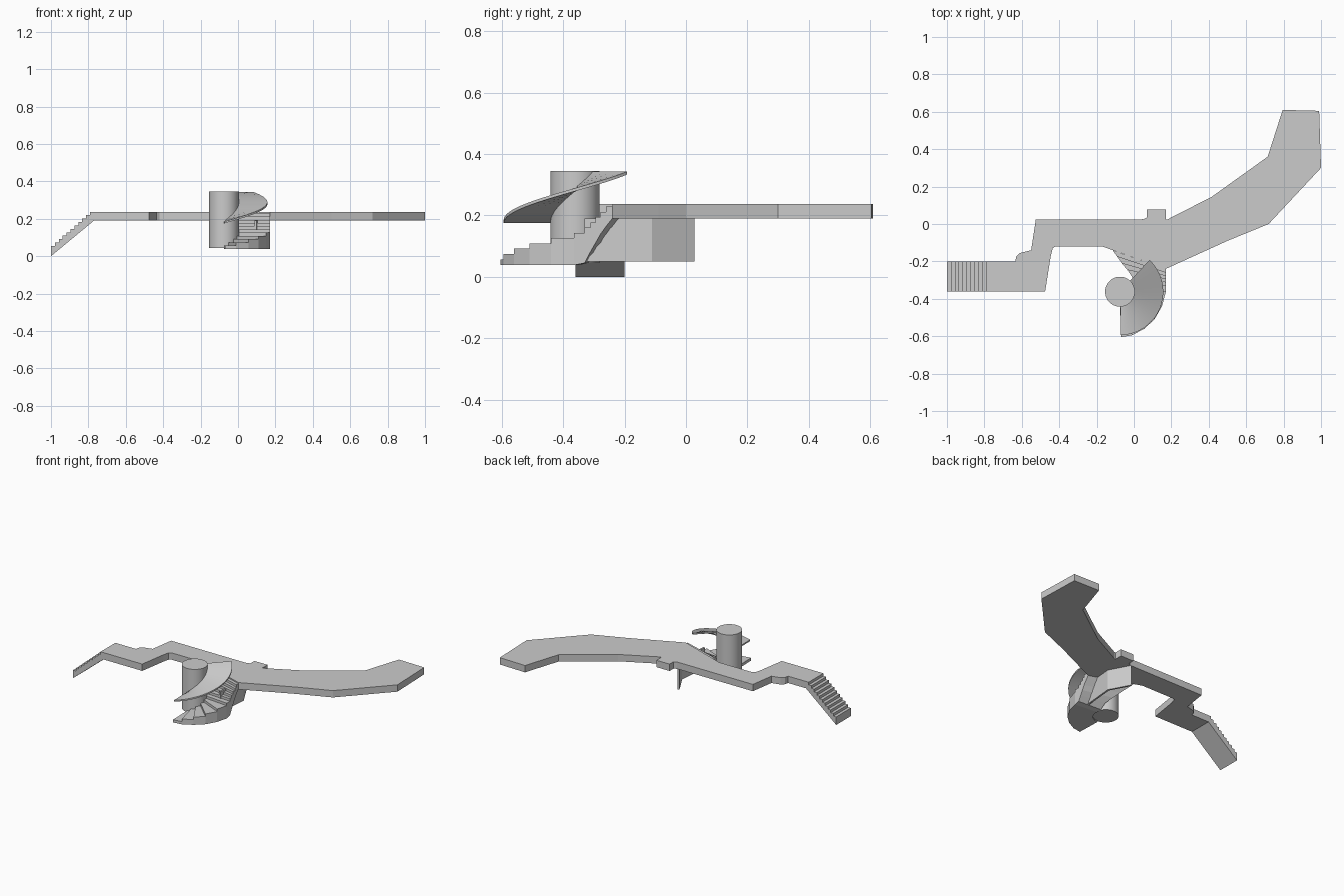
import bpy, bmesh, math

if "Cube" in bpy.data.objects:
    bpy.data.objects.remove(bpy.data.objects["Cube"])


def make_object(name, bm):
    bmesh.ops.recalc_face_normals(bm, faces=bm.faces)
    mesh = bpy.data.meshes.new(name)
    bm.to_mesh(mesh)
    bm.free()
    obj = bpy.data.objects.new(name, mesh)
    bpy.context.collection.objects.link(obj)
    return obj


def prism(name, points, offset):
    """Extrude a closed 3D outline by an offset vector."""
    bm = bmesh.new()
    face = bm.faces.new([bm.verts.new(p) for p in points])
    ext = bmesh.ops.extrude_face_region(bm, geom=[face], use_keep_orig=True)
    verts = [v for v in ext["geom"] if isinstance(v, bmesh.types.BMVert)]
    bmesh.ops.translate(bm, vec=offset, verts=verts)
    return make_object(name, bm)


def add_hexahedron(bm, low, high):
    """Closed block between two matching four-point loops."""
    a = [bm.verts.new(p) for p in low]
    b = [bm.verts.new(p) for p in high]
    bm.faces.new(a)
    bm.faces.new(b)
    for i in range(4):
        j = (i + 1) % 4
        bm.faces.new((a[i], a[j], b[j], b[i]))


CX, CY = -0.075, -0.362
DECK_LOW, DECK_HIGH = 0.19, 0.237

# Winding walkway
outline = [(-0.77, -0.36), (-0.475, -0.36), (-0.445, -0.17), (-0.435, -0.13),
           (-0.42, -0.12), (-0.17, -0.12), (0.17, -0.24), (0.50, -0.09),
           (0.72, 0.0), (1.0, 0.30), (0.99, 0.605), (0.795, 0.61),
           (0.715, 0.36), (0.415, 0.145), (0.18, 0.025), (0.17, 0.025),
           (0.17, 0.078), (0.07, 0.078), (0.07, 0.035), (0.05, 0.025),
           (-0.525, 0.025), (-0.55, -0.14), (-0.61, -0.155),
           (-0.63, -0.175), (-0.635, -0.2), (-0.77, -0.2)]
prism("walkway", [(x, y, DECK_LOW) for x, y in outline],
      (0, 0, DECK_HIGH - DECK_LOW))

# Straight stairs at the left end
count = 11
run = 0.23 / count
rise = (DECK_HIGH - 0.055) / (count - 1)
profile = [(-0.77, DECK_LOW), (-1.0, 0.0)]
for i in range(count):
    z = 0.055 + i * rise
    profile += [(-1 + i * run, z), (-1 + (i + 1) * run, z)]
prism("straight_stairs", [(x, -0.36, z) for x, z in profile], (0, 0.16, 0))

# Winding stairs: inner and outer tread ends, plus underside height
inner = [(-0.075, -0.44), (-0.05, -0.437), (-0.025, -0.425), (-0.005, -0.40),
         (0.005, -0.375), (0.005, -0.35), (0.0, -0.32), (-0.008, -0.285),
         (-0.035, -0.245), (-0.065, -0.21), (-0.09, -0.175), (-0.115, -0.14)]
outer = [(-0.07, -0.605), (-0.01, -0.595), (0.055, -0.56), (0.11, -0.51),
         (0.15, -0.44), (0.17, -0.365), (0.17, -0.33), (0.17, -0.312),
         (0.17, -0.295), (0.17, -0.278), (0.17, -0.26), (0.17, -0.24)]
under = [0.038] * 6 + [0.045, 0.08, 0.11, 0.14, 0.165, DECK_LOW]
bm = bmesh.new()
for k in range(11):
    corners = [(inner[k], under[k]), (outer[k], under[k]),
               (outer[k + 1], under[k + 1]), (inner[k + 1], under[k + 1])]
    top = 0.057 + 0.0172 * k
    add_hexahedron(bm, [(*p, z) for p, z in corners],
                   [(*p, top) for p, z in corners])
make_object("winding_stairs", bm)

# Curved wall beneath the walkway
wall = [(0.10, -0.33), (0.12, -0.11), (0.045, 0.028),
        (0.035, 0.02), (0.108, -0.113), (0.088, -0.33)]
prism("lower_wall", [(x, y, 0.05) for x, y in wall], (0, 0, DECK_LOW - 0.05))

# Central column
bpy.ops.mesh.primitive_cylinder_add(vertices=48, radius=0.08, depth=0.3,
                                    location=(CX, CY, 0.195))
bpy.context.object.name = "central_column"
bpy.ops.object.shade_smooth_by_angle(angle=math.radians(30))

# Upper spiral ramp
bm = bmesh.new()
steps = 24
rings = []
for i in range(steps + 1):
    t = i / steps
    a = math.radians(-89 + 136 * t)
    z = 0.176 + 0.157 * t
    rings.append([bm.verts.new((CX + r * math.cos(a), CY + r * math.sin(a), h))
                  for r, h in ((0.075, z), (0.232, z),
                               (0.232, z + 0.01), (0.075, z + 0.01))])
for a, b in zip(rings, rings[1:]):
    for i in range(4):
        j = (i + 1) % 4
        bm.faces.new((a[i], a[j], b[j], b[i]))
bm.faces.new(rings[0])
bm.faces.new(rings[-1])
ramp = make_object("spiral_ramp", bm)
bpy.context.view_layer.objects.active = ramp
bpy.ops.object.select_all(action='DESELECT')
ramp.select_set(True)
bpy.ops.object.shade_smooth_by_angle(angle=math.radians(30))
